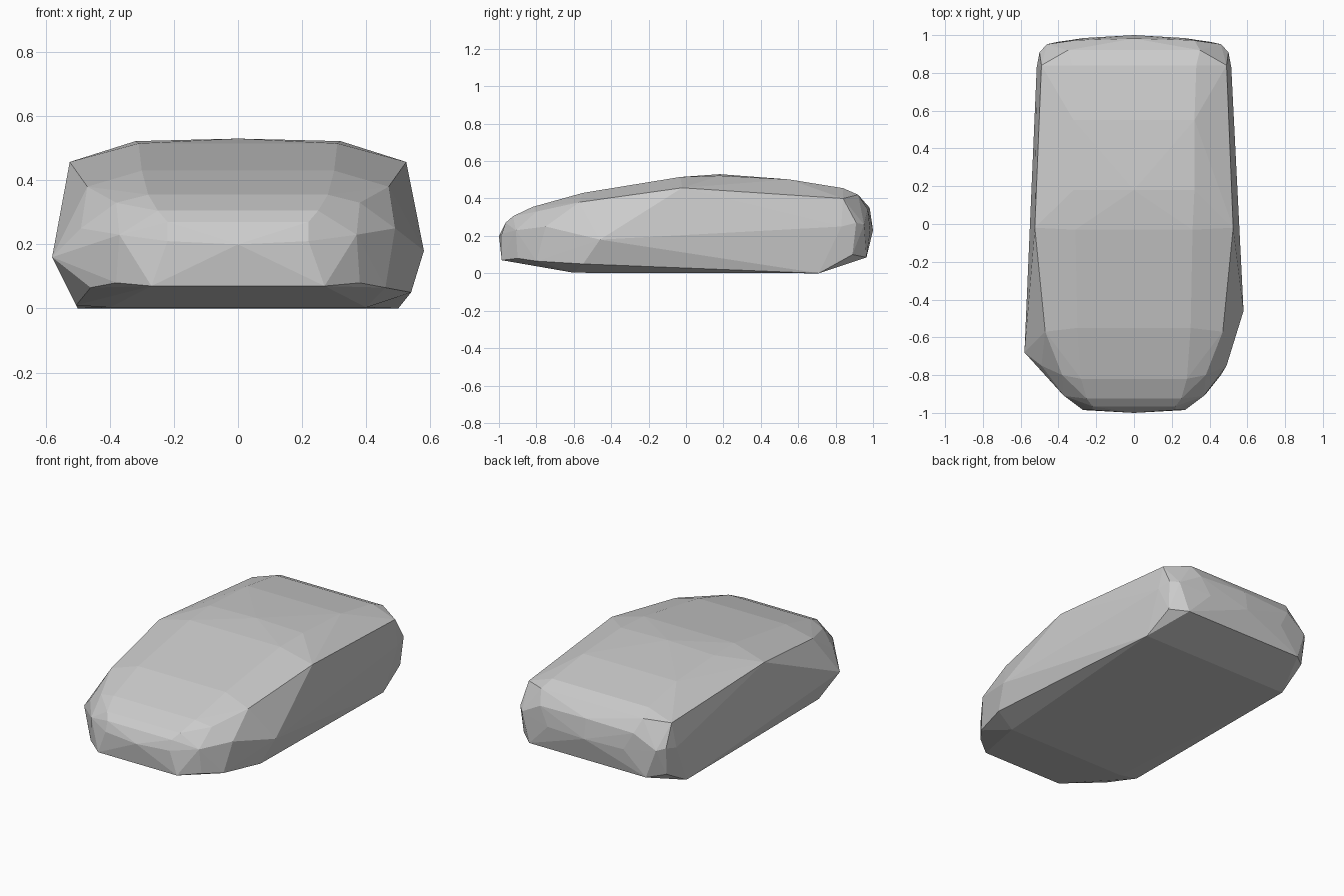
import bpy, bmesh

# Mirrored outline points (x, y, z), grouped by area of the body shell
nose = [(0, -1, 0.20), (0.22, -0.985, 0.21), (0.27, -0.985, 0.07), (0.22, -0.965, 0.27),
        (0.25, -0.925, 0.305), (0.37, -0.91, 0.23), (0.38, -0.90, 0.08), (0.46, -0.80, 0.065)]
hood = [(0.28, -0.82, 0.355), (0.38, -0.80, 0.33), (0.30, -0.55, 0.43), (0.47, -0.57, 0.38),
        (0.49, -0.75, 0.25)]
roof = [(0.31, -0.03, 0.515), (0.32, 0.18, 0.522), (0, 0.18, 0.53), (0.32, 0.55, 0.502),
        (0.525, -0.02, 0.457)]
tail = [(0.33, 0.84, 0.455), (0.35, 0.92, 0.42), (0.32, 0.972, 0.34), (0, 0.982, 0.35),
        (0, 1.0, 0.23), (0.26, 0.985, 0.23), (0.46, 0.952, 0.26), (0.49, 0.84, 0.40),
        (0.50, 0.91, 0.27), (0.515, 0.83, 0.25), (0.40, 0.965, 0.085), (0.49, 0.89, 0.10)]
underside = [(0.50, 0.71, 0), (0.40, -0.60, 0.003)]

# Points that differ from side to side (steered front wheels)
left_only = [(-0.58, -0.68, 0.16), (-0.505, -0.58, 0.01)]
right_only = [(0.58, -0.46, 0.18), (0.54, -0.55, 0.05)]

points = left_only + right_only
for x, y, z in nose + hood + roof + tail + underside:
    points.append((x, y, z))
    if x:
        points.append((-x, y, z))

# Wrap the outline in a faceted convex shell
bm = bmesh.new()
for p in points:
    bm.verts.new(p)
hull = bmesh.ops.convex_hull(bm, input=bm.verts[:])
loose = {g for g in hull["geom_interior"] + hull["geom_unused"]
         if isinstance(g, bmesh.types.BMVert)}
bmesh.ops.delete(bm, geom=list(loose), context='VERTS')
bmesh.ops.recalc_face_normals(bm, faces=bm.faces[:])

mesh = bpy.data.meshes.new("car_body_shell")
bm.to_mesh(mesh)
bm.free()
body = bpy.data.objects.new("car_body_shell", mesh)
bpy.context.collection.objects.link(body)
